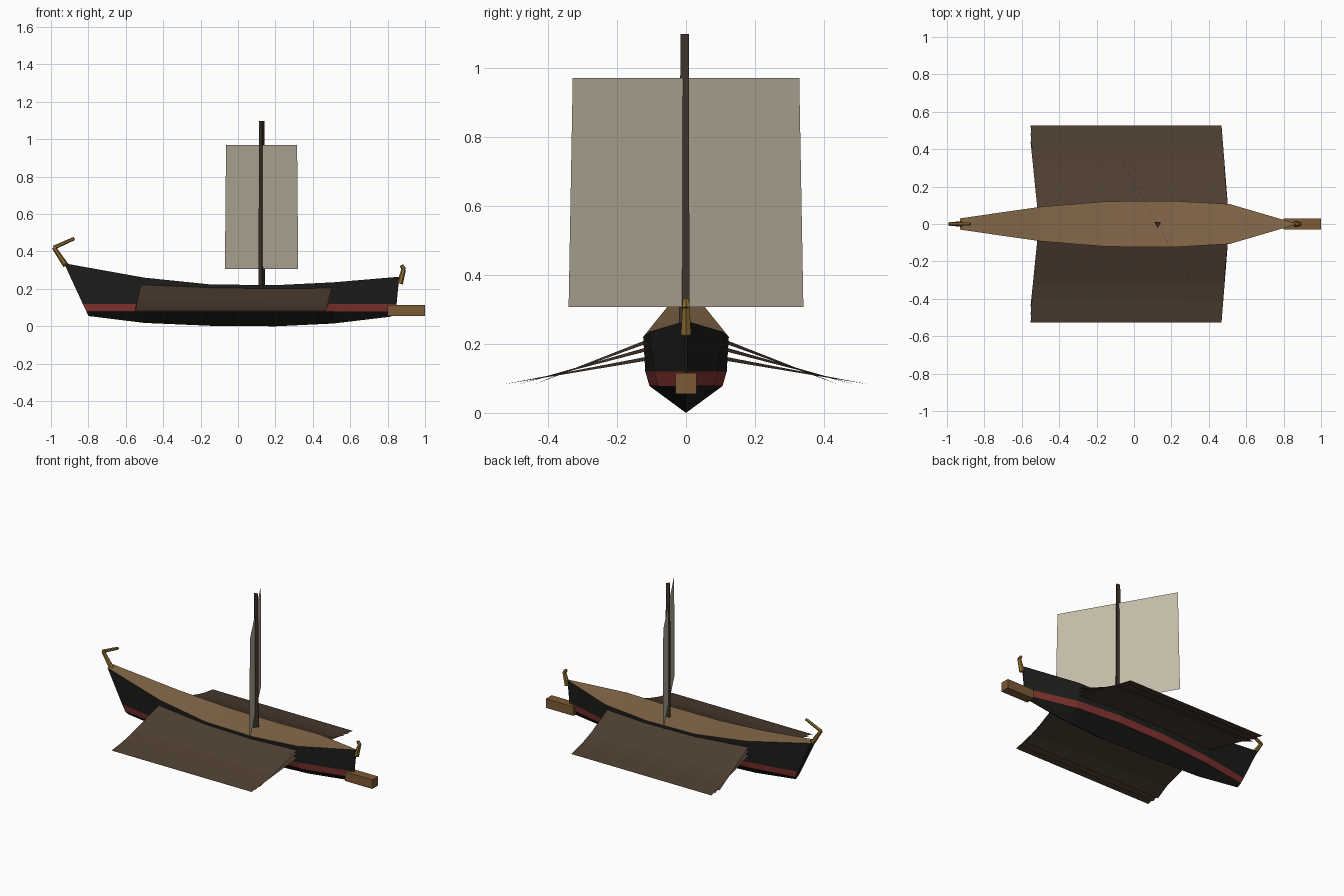
import bpy, bmesh
from mathutils import Vector

if "Cube" in bpy.data.objects:
    bpy.data.objects.remove(bpy.data.objects["Cube"])


def material(name, rgb):
    m = bpy.data.materials.new(name)
    m.diffuse_color = (*rgb, 1)
    m.use_nodes = True
    m.node_tree.nodes["Principled BSDF"].inputs["Base Color"].default_value = m.diffuse_color
    return m


BLACK = material("black_pitch", (0.013, 0.013, 0.012))
RED = material("red_band", (0.23, 0.035, 0.03))
DECK = material("deck_wood", (0.24, 0.145, 0.07))
OAR = material("oar_wood", (0.075, 0.048, 0.03))
MAST = material("mast_wood", (0.055, 0.035, 0.025))
GOLD = material("gilded_wood", (0.26, 0.15, 0.03))
RAM = material("ram_bronze", (0.20, 0.10, 0.035))
SAIL = material("sail_cloth", (0.55, 0.50, 0.39))


def make(name, bm, mats):
    mesh = bpy.data.meshes.new(name)
    bm.to_mesh(mesh)
    bm.free()
    for m in mats:
        mesh.materials.append(m)
    ob = bpy.data.objects.new(name, mesh)
    bpy.context.collection.objects.link(ob)
    return ob


def rod(name, a, b, r1, r2, sides, mat):
    """Tapered straight rod from a to b."""
    a, b = Vector(a), Vector(b)
    bm = bmesh.new()
    bmesh.ops.create_cone(bm, cap_ends=True, segments=sides, radius1=r1, radius2=r2, depth=(b - a).length)
    q = (b - a).to_track_quat('Z', 'Y')
    for v in bm.verts:
        v.co = q @ v.co + (a + b) / 2
    return make(name, bm, [mat])


def sheet(name, corners, mat):
    bm = bmesh.new()
    bm.faces.new([bm.verts.new(c) for c in corners])
    return make(name, bm, [mat])


# Hull: stations of (x, half width, z) from keel through band edges to sheer
def station(x, keel, w1, w2, w3, sheer):
    return [(x, 0, keel), (x, w1, 0.078), (x, w2, 0.12), (x, w3, sheer)]


stations = [
    [(-0.80, 0, 0.055), (-0.81, 0.018, 0.078), (-0.83, 0.021, 0.12), (-0.93, 0.03, 0.337)],
    station(-0.5, 0.018, 0.07, 0.08, 0.092, 0.26),
    station(-0.15, 0.003, 0.10, 0.113, 0.121, 0.224),
    station(0.2, 0.0, 0.106, 0.118, 0.124, 0.22),
    station(0.51, 0.015, 0.08, 0.092, 0.107, 0.235),
    [(0.82, 0, 0.052), (0.84, 0.002, 0.078), (0.848, 0.003, 0.12), (0.862, 0.004, 0.265)],
]
bm = bmesh.new()
rings = []
for st in stations:
    port = [bm.verts.new(p) for p in st]
    star = [bm.verts.new((x, -y, z)) for x, y, z in st[:0:-1]]
    rings.append(port + star)
strip_mats = [0, 1, 0, 2, 0, 1, 0]
for a, b in zip(rings, rings[1:]):
    for i, mi in enumerate(strip_mats):
        j = (i + 1) % 7
        bm.faces.new((a[i], a[j], b[j], b[i])).material_index = mi
bm.faces.new(rings[0])
bm.faces.new(rings[-1])
bmesh.ops.recalc_face_normals(bm, faces=bm.faces)
make("hull", bm, [BLACK, RED, DECK])

# Three banks of oars on each side, as thin sheets
for side, s in (("left", 1), ("right", -1)):
    for tier, z_in, y_out in (("upper", 0.217, 0.44), ("middle", 0.192, 0.485), ("lower", 0.162, 0.527)):
        sheet(f"{tier}_oars_{side}", [
            (-0.517, s * 0.085, z_in + 0.006), (0.503, s * 0.085, z_in - 0.006),
            (0.468, s * y_out, 0.083), (-0.553, s * y_out, 0.083)], OAR)

# Three-sided mast and braced square sail
rod("mast", (0.127, 0, 0.18), (0.127, 0, 1.097), 0.021, 0.016, 3, MAST)
sheet("sail", [(0.322, -0.34, 0.306), (-0.07, 0.34, 0.306),
               (-0.064, 0.328, 0.97), (0.316, -0.328, 0.97)], SAIL)

# Bow ram
bm = bmesh.new()
bmesh.ops.create_cube(bm, size=1)
for v in bm.verts:
    v.co = Vector((0.90 + v.co.x * 0.2, v.co.y * 0.06, 0.085 + v.co.z * 0.06))
make("ram", bm, [RAM])

# Curled stern and bow ornaments
rod("stern_ornament_base", (-0.92, 0, 0.325), (-0.985, 0, 0.422), 0.016, 0.011, 6, GOLD)
rod("stern_ornament_tip", (-0.985, 0, 0.42), (-0.875, 0, 0.47), 0.011, 0.009, 6, GOLD)
rod("bow_ornament_base", (0.865, 0, 0.228), (0.886, 0, 0.305), 0.017, 0.012, 6, GOLD)
rod("bow_ornament_tip", (0.888, 0, 0.302), (0.873, 0, 0.327), 0.012, 0.010, 6, GOLD)
